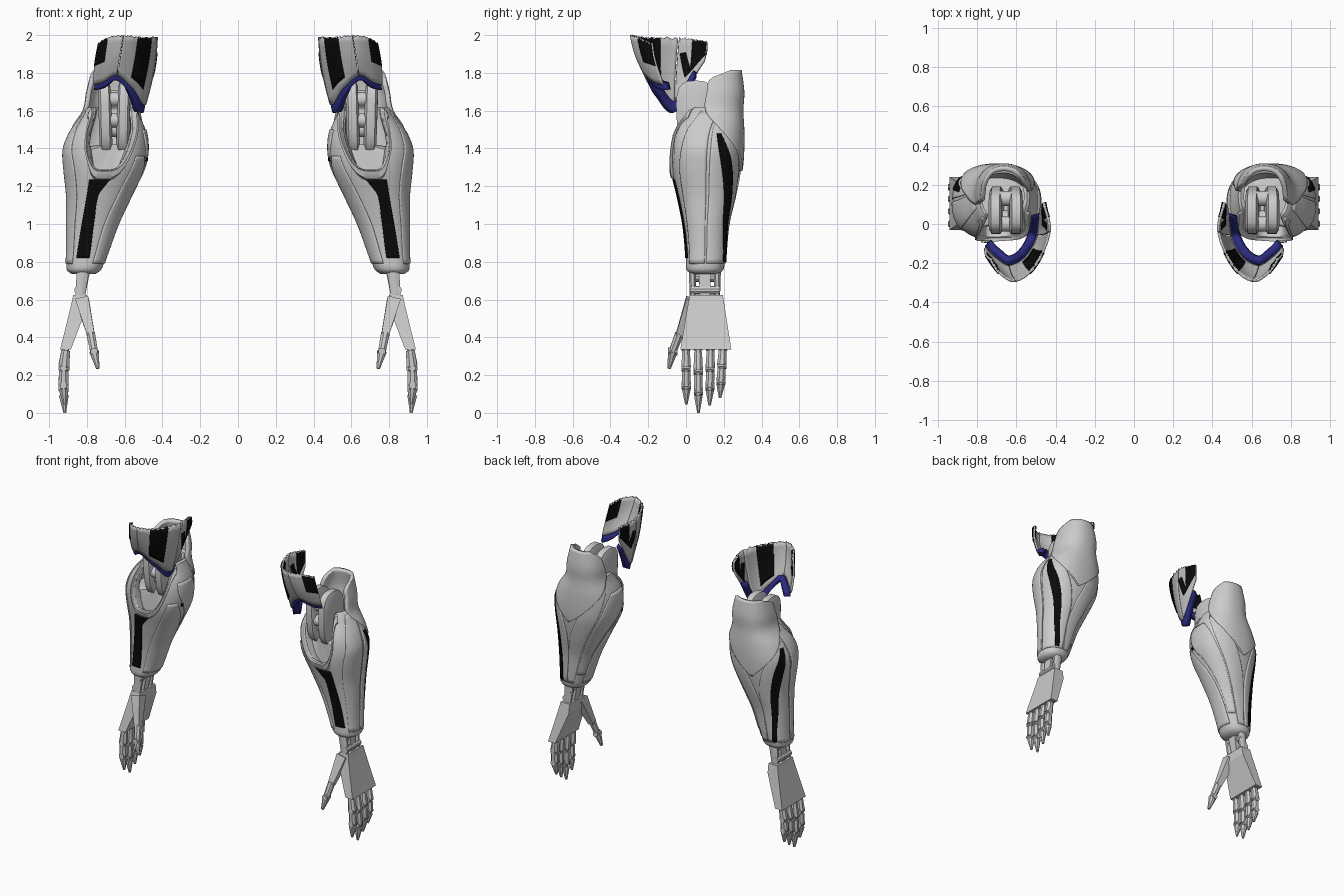
import bpy, bmesh, math
from mathutils import Vector

if "Cube" in bpy.data.objects:
    bpy.data.objects.remove(bpy.data.objects["Cube"])

def material(name, rgb):
    m = bpy.data.materials.new(name)
    m.diffuse_color = (*rgb, 1)
    m.use_nodes = True
    m.node_tree.nodes["Principled BSDF"].inputs["Base Color"].default_value = m.diffuse_color
    return m

GREY = material("light_grey", (0.6, 0.6, 0.6))
CUFF = material("mid_grey", (0.52, 0.52, 0.52))
BLACK = material("black", (0.003, 0.003, 0.003))
BLUE = material("deep_blue", (0.025, 0.025, 0.22))

def loft(name, rows, mat=GREY, closed=False, thick=0, flip=False, angle=35):
    """Skin rows of points, mirrored to both arms."""
    bm = bmesh.new()
    vs = [[bm.verts.new(p) for p in r] for r in rows]
    n = len(rows[0])
    for a, b in zip(vs, vs[1:]):
        for i in range(n if closed else n - 1):
            j = (i + 1) % n
            q = [a[i], a[j], b[j], b[i]]
            bm.faces.new(q[::-1] if flip else q)
    if closed:
        bm.faces.new(vs[0][::-1])
        bm.faces.new(vs[-1])
        bmesh.ops.recalc_face_normals(bm, faces=bm.faces)
    me = bpy.data.meshes.new(name)
    bm.to_mesh(me)
    bm.free()
    me.materials.append(mat)
    ob = bpy.data.objects.new(name, me)
    bpy.context.collection.objects.link(ob)
    bpy.ops.object.select_all(action='DESELECT')
    ob.select_set(True)
    bpy.context.view_layer.objects.active = ob
    bpy.ops.object.shade_smooth_by_angle(angle=math.radians(angle))
    if thick:
        s = ob.modifiers.new("thickness", 'SOLIDIFY')
        s.thickness, s.offset = thick, -1
    ob.modifiers.new("both_arms", 'MIRROR').use_mirror_merge = False
    return ob

def lerp_table(tab, x):
    """Smooth interpolation through rows keyed by their first value."""
    x = min(max(x, tab[0][0]), tab[-1][0])
    k = max(i for i in range(len(tab) - 1) if tab[i][0] <= x)
    p = [tab[max(0, min(len(tab) - 1, k + d))] for d in (-1, 0, 1, 2)]
    h = p[2][0] - p[1][0]
    t = (x - p[1][0]) / h
    out = []
    for c in range(1, len(tab[0])):
        m0 = (p[2][c] - p[0][c]) / (p[2][0] - p[0][0]) * h
        m1 = (p[3][c] - p[1][c]) / (p[3][0] - p[1][0]) * h
        out.append((2*t**3 - 3*t*t + 1) * p[1][c] + (t**3 - 2*t*t + t) * m0
                   + (3*t*t - 2*t**3) * p[2][c] + (t**3 - t*t) * m1)
    return out

# Forearm envelope: z, inner x, outer x, front y, back y
ARM = [(0.75, .725, .91, .0, .2), (0.85, .69, .905, 0, .21), (1.0, .635, .905, -.015, .225),
       (1.15, .565, .905, -.045, .26), (1.3, .495, .92, -.08, .288), (1.4, .478, .922, -.085, .295),
       (1.5, .49, .88, -.07, .295), (1.6, .53, .81, -.01, .29), (1.7, .54, .79, .02, .295),
       (1.82, .57, .76, .06, .28)]

def surf(deg, z, off=0.0):
    x0, x1, y0, y1 = lerp_table(ARM, z)
    c, s = math.cos(math.radians(deg)), math.sin(math.radians(deg))
    e = 2 / 2.3
    return ((x0 + x1) / 2 + ((x1 - x0) / 2 + off) * math.copysign(abs(c) ** e, c),
            (y0 + y1) / 2 + ((y1 - y0) / 2 + off) * math.copysign(abs(s) ** e, s), z)

def rim(deg):
    """Height of the elbow opening: steep on the outer side, sloped on the inner."""
    d = (deg - 268 + 180) % 360 - 180
    return 1.61 - 0.33 * math.exp(-(d / 31) ** 4 if d > 0 else -(-d / 40) ** 3)

def patch(name, edges, off, thick, mat=GREY, nu=16, nv=30, clip=True):
    """Plate on the forearm; edges are rows of z, first angle, last angle."""
    rows = []
    for j in range(nv + 1):
        z = edges[0][0] + (edges[-1][0] - edges[0][0]) * j / nv
        a, b = lerp_table(edges, z)
        angs = [a + (b - a) * i / nu for i in range(nu + 1)]
        rows.append([surf(g, min(z, rim(g)) if clip else z, off) for g in angs])
    return loft(name, rows, mat, thick=thick)

# Forearm body with a scooped elbow opening
N = 72
ring = [360 * i / N for i in range(N)]
rows = [[surf(a, .735, -.03) for a in ring], [surf(a, .75, -.008) for a in ring]]
rows += [[surf(a, .765 + (rim(a) - .765) * h / 26) for a in ring] for h in range(27)]
rows.append([surf(a, rim(a) + .008, -.012) for a in ring])
rows.append([surf(a, rim(a), -.03) for a in ring])
rows.append([surf(a, min(rim(a) - .03, 1.4), -.06) for a in ring])
rows.append([(.66 + .07 * math.cos(math.radians(a)), .07 + .07 * math.sin(math.radians(a)), 1.42) for a in ring])
loft("forearm", rows, closed=True)

# Raised lip around the elbow opening
lip = []
for i in range(41):
    a = 208 + 109 * i / 40
    lip.append([surf(a, rim(a) - d, o) for d, o in ((.05, .0), (.035, .012), (.0, .012), (-.006, -.02))])
loft("opening_lip", lip, thick=.008, flip=True)

# Overlapping armour plates
patch("outer_plate", [(.79, -50, -2), (1.2, -48, 0), (1.45, -35, 2), (1.6, -20, 6)], .006, .01)
patch("rear_outer_plate", [(.79, 1, 88), (1.1, 3, 82), (1.35, 5, 62), (1.56, 8, 30)], .006, .01)
patch("inner_plate_low", [(.79, 150, 250), (1.0, 160, 246), (1.2, 182, 236), (1.36, 205, 226)], .006, .01)
patch("inner_plate_mid", [(.86, 118, 146), (1.05, 122, 156), (1.25, 132, 178), (1.42, 150, 202), (1.5, 168, 205)], .006, .01)
patch("rear_plate", [(.79, 91, 114), (1.05, 86, 118), (1.25, 92, 128), (1.45, 110, 146), (1.55, 125, 160)], .006, .01)

# Black inlays
patch("front_inlay", [(.82, -97, -64), (1.0, -92, -69), (1.15, -89, -71), (1.2, -94, -72), (1.235, -100, -73)],
      .006, .008, BLACK)
patch("rear_inlay", [(.8, 58, 74), (1.0, 43, 62), (1.18, 31, 52), (1.35, 20, 39), (1.48, 13, 20)], .012, .008, BLACK)
patch("inner_stud", [(1.33, 192, 196), (1.35, 192, 196)], .012, .008, BLACK, 2, 2)

# Pointed elbow guard
patch("elbow_guard", [(1.28, 84, 86), (1.4, 52, 114), (1.5, 20, 142), (1.61, -12, 172), (1.7, -15, 172),
                      (1.77, -12, 165), (1.815, 28, 135)], .014, .025, nu=36, clip=False)

def rod(name, p0, p1, r0, r1, n=12, flat=1.0, mat=GREY):
    """Tapered bar; flat scales the width across y."""
    p0, p1 = Vector(p0), Vector(p1)
    d = (p1 - p0).normalized()
    ref = Vector((0, 1, 0)) if abs(d.y) < .8 else Vector((1, 0, 0))
    u = (ref - d * ref.dot(d)).normalized()
    w = d.cross(u)
    ang = [2 * math.pi * (i + .5) / n for i in range(n)]
    return loft(name, [[p + u * math.cos(a) * r * flat + w * math.sin(a) * r for a in ang]
                       for p, r in ((p0, r0), (p1, r1))], mat, closed=True)

# Elbow link: two rounded cheeks joined by cross bars
for x0, lean in ((.607, -.006), (.703, .006)):
    outline = [(math.cos(t * math.pi / 12), math.sin(t * math.pi / 12)) for t in range(24)]
    rows = []
    for dx, s in ((-.034, .82), (-.022, 1), (.022, 1), (.034, .82)):
        rows.append([(x0 + dx + lean * c[1], .07 + .12 * s * math.copysign(abs(c[0]) ** .7, c[0]) - .02 * c[1],
                      1.56 + .2 * s * math.copysign(abs(c[1]) ** .7, c[1])) for c in outline])
    loft("elbow_cheek", rows, closed=True)
for z, y in ((1.66, 0), (1.67, .13), (1.55, .0), (1.5, .03)):
    rod("elbow_cross_bar", (.6, y, z), (.71, y, z), .04, .04)

# Upper arm cuff: plan points along the bottom and top edges, outer side to inner side
LOW = [(0, .765, -.125, 1.735), (1, .715, -.175, 1.75), (2, .64, -.22, 1.785), (3, .55, -.175, 1.71),
       (4, .485, -.06, 1.635), (5, .47, .10, 1.86)]
TOP = [(0, .74, -.18, 1.96), (1, .69, -.255, 1.99), (2, .605, -.297, 2.0), (3, .50, -.22, 1.99),
       (4, .425, -.04, 1.99), (5, .455, .11, 1.97)]

def cuff(s, t, off=0.0):
    p = Vector(lerp_table(LOW, s)).lerp(Vector(lerp_table(TOP, s)), t)
    out = Vector((p.x - .62, p.y - .02, 0)).normalized()
    return p + out * (off + .012 * math.sin(math.pi * min(max(t, 0), 1)))

def cuff_patch(name, s0, s1, t0, t1, off, thick, mat, jag=0.0, nu=40, nv=8, slant=0.0):
    """Plate on the cuff with an optionally ragged top and slanted sides."""
    rows = []
    for j in range(nv + 1):
        v = j / nv
        rows.append([cuff(s0 + (s1 - s0) * i / nu + slant * v,
                          t0 + (t1 - t0 - jag * (i * 7 % 5) / 5) * v, off) for i in range(nu + 1)])
    return loft(name, rows, mat, thick=thick, flip=True)

for a, b in ((0, 1.98), (2.02, 3.98), (4.02, 5)):
    cuff_patch("cuff_panel", a, b, 0, 1, 0, .014, CUFF, jag=.05, nu=24)
cuff_patch("cuff_trim", 0, 4.75, -.12, .03, -.008, .045, BLUE, nu=60, nv=3)

# Cuff inlays show on the outside and on the inside
for off in (.004, -.012):
    cuff_patch("outer_cuff_inlay", .02, 1.0, .45, .99, off, .006, BLACK, nu=12, jag=.06)
    cuff_patch("front_cuff_inlay", 2.72, 3.45, .16, .99, off, .006, BLACK, nu=16, jag=.04)
    cuff_patch("side_cuff_inlay", 4.32, 4.54, .3, .75, off, .006, BLACK, nu=4, slant=-.25)
    cuff_patch("rear_cuff_inlay", 4.5, 5, .3, .99, off, .006, BLACK, nu=8, jag=.06)

# Wrist: twin posts, centre link and hinge pins
for y in (.035, .165):
    rod("wrist_post", (.82, y, .76), (.835, y, .62), .036, .028, 8, .6)
rod("wrist_link", (.815, .1, .77), (.835, .1, .62), .05, .036, 4)
for x, z in ((.822, .715), (.845, .65)):
    rod("wrist_pin", (x, .02, z), (x, .18, z), .022, .022, 10)

# Palm wedge
def slab(z, x0, x1, y0, y1):
    return [(x0, y0, z), (x1, y0, z), (x1, y1, z), (x0, y1, z)]
loft("palm", [slab(.625, .80, .872, .02, .195), slab(.56, .80, .886, .008, .205),
              slab(.335, .885, .942, -.03, .24)], closed=True, angle=10)

# Thumb
rod("thumb_mount", (.825, .035, .6), (.778, -.035, .41), .05, .028, 4)
thumb = [(.78, -.035, .42), (.762, -.07, .325), (.742, -.09, .235)]
rod("thumb_segment", thumb[0], thumb[1], .025, .022, 8)
rod("thumb_tip", thumb[1], thumb[2], .027, .01, 8)
rod("thumb_joint", (.762, -.095, .325), (.762, -.045, .325), .02, .02, 10)

# Fingers: three tapered segments with hinge pins
for y0, y1, tip in ((.0, .002, .045), (.064, .066, 0), (.13, .125, .04), (.195, .18, .08)):
    span = .35 - tip
    pts = [Vector((x, y0 + (y1 - y0) * f, .35 - span * f))
           for x, f in ((.91, 0), (.922, .36), (.924, .67), (.917, 1))]
    for k, (r0, r1) in enumerate(((.025, .031), (.027, .028), (.028, .008))):
        a, b = pts[k], pts[k + 1]
        rod("finger_neck", a, a.lerp(b, .3), .018, .018, 8, .9)
        rod("finger_segment", a.lerp(b, .2), b, r0, r1, 8, .88)
        rod("finger_joint", a - Vector((0, .024, 0)), a + Vector((0, .024, 0)), .02, .02, 10)
